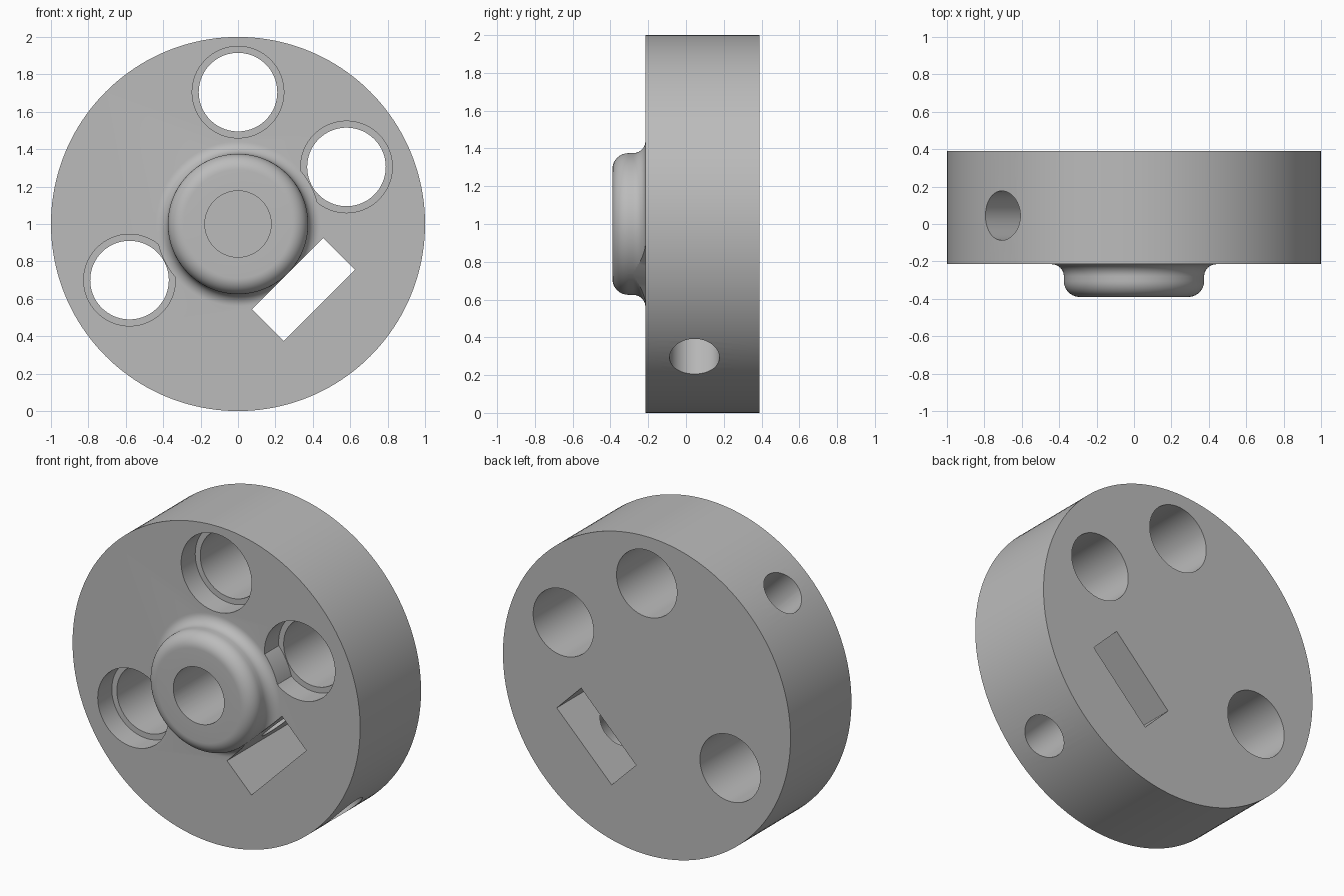
import bpy, bmesh
from math import pi, sin, cos
from mathutils import Vector

cube = bpy.data.objects.get("Cube")
if cube:
    bpy.data.objects.remove(cube, do_unlink=True)

FRONT, BACK, TIP = -0.215, 0.39, -0.39   # disc faces and hub front
CENTRE_Z = 1.0

metal = bpy.data.materials.new("plain grey metal")
metal.use_nodes = True
grey = (0.5, 0.5, 0.5, 1)
metal.diffuse_color = grey
metal.node_tree.nodes["Principled BSDF"].inputs["Base Color"].default_value = grey


def cylinder(name, x, z, radius, y0, y1, sides=96):
    """Cylinder lying along y between y0 and y1."""
    bpy.ops.mesh.primitive_cylinder_add(
        vertices=sides, radius=radius, depth=y1 - y0,
        location=(x, (y0 + y1) / 2, z), rotation=(pi / 2, 0, 0))
    ob = bpy.context.object
    ob.name = name
    return ob


def lathe(name, profile, steps=128):
    """Revolve (radius, y) points around the disc axis."""
    bm = bmesh.new()
    verts = [bm.verts.new((r, y, 0)) for r, y in profile]
    edges = [bm.edges.new(pair) for pair in zip(verts, verts[1:])]
    bmesh.ops.spin(bm, geom=verts + edges, cent=(0, 0, 0), axis=(0, 1, 0),
                   angle=2 * pi, steps=steps)
    bmesh.ops.remove_doubles(bm, verts=bm.verts[:], dist=1e-5)
    bmesh.ops.recalc_face_normals(bm, faces=bm.faces[:])
    mesh = bpy.data.meshes.new(name)
    bm.to_mesh(mesh)
    bm.free()
    ob = bpy.data.objects.new(name, mesh)
    ob.location.z = CENTRE_Z
    bpy.context.collection.objects.link(ob)
    return ob


def arc(r, y, radius, start, end, n=10):
    angles = [start + (end - start) * i / n for i in range(n + 1)]
    return [(r + radius * cos(a), y + radius * sin(a)) for a in angles]


def combine(target, tool, operation):
    """Apply a boolean and discard the tool."""
    tool.hide_render = True
    mod = target.modifiers.new("boolean", 'BOOLEAN')
    mod.operation, mod.solver, mod.object = operation, 'EXACT', tool
    bpy.context.view_layer.update()
    bpy.ops.object.select_all(action='DESELECT')
    target.select_set(True)
    bpy.context.view_layer.objects.active = target
    bpy.ops.object.modifier_apply(modifier=mod.name)
    bpy.data.objects.remove(tool, do_unlink=True)


# Thick disc
disc = cylinder("hub_disc", 0, CENTRE_Z, 1.0, FRONT, BACK, 160)

# Counterbores around the hub
holes = [(0, 1.705), (0.58, 1.305), (-0.58, 0.7)]
for x, z in holes:
    combine(disc, cylinder("counterbore", x, z, 0.245, FRONT - 0.3, FRONT + 0.14),
            'DIFFERENCE')

# Raised hub with a rounded rim and a fillet at its foot
profile = [(0, 0), (0.44, 0)]
profile += arc(0.44, FRONT - 0.065, 0.065, pi / 2, pi)
profile += arc(0.29, TIP + 0.085, 0.085, 0, -pi / 2)
profile += [(0, TIP)]
combine(disc, lathe("raised_hub", profile), 'UNION')

# Through holes
for x, z in holes:
    combine(disc, cylinder("through_hole", x, z, 0.21, -1, 1), 'DIFFERENCE')

# Blind centre bore
combine(disc, cylinder("centre_bore", 0, CENTRE_Z, 0.177, -1, 0.22), 'DIFFERENCE')

# Diagonal slot
bpy.ops.mesh.primitive_cube_add(size=1, location=(0.35, 0, 0.65), rotation=(0, pi / 4, 0))
slot = bpy.context.object
slot.name = "slot"
slot.scale = (0.24, 2, 0.54)
combine(disc, slot, 'DIFFERENCE')

# Diagonal cross hole from rim to rim
bpy.ops.mesh.primitive_cylinder_add(vertices=64, radius=0.132, depth=3,
                                    location=(0, 0.045, CENTRE_Z),
                                    rotation=(0, 3 * pi / 4, 0))
combine(disc, bpy.context.object, 'DIFFERENCE')

# Finish
disc.data.materials.clear()
disc.data.materials.append(metal)
bpy.ops.object.select_all(action='DESELECT')
disc.select_set(True)
bpy.context.view_layer.objects.active = disc
bpy.ops.object.shade_smooth_by_angle(angle=pi / 6)
